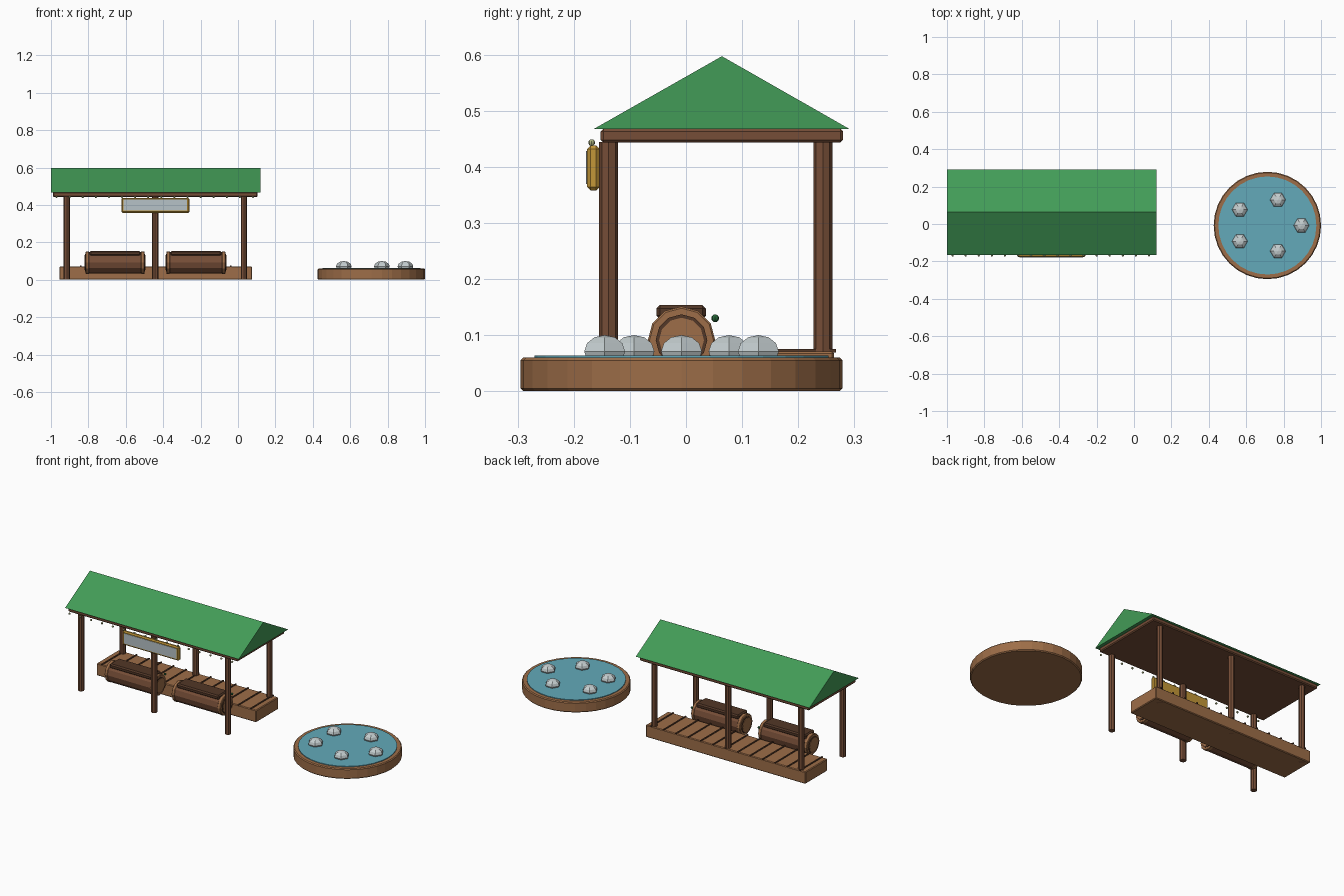
import bpy, math
from mathutils import Matrix

if "Cube" in bpy.data.objects:
    bpy.data.objects.remove(bpy.data.objects["Cube"])


def material(name, rgb):
    m = bpy.data.materials.new(name)
    m.diffuse_color = (*rgb, 1)
    m.use_nodes = True
    m.node_tree.nodes["Principled BSDF"].inputs["Base Color"].default_value = m.diffuse_color
    return m


GREEN = material("roof green", (0.055, 0.33, 0.095))
LIGHT = material("light wood", (0.34, 0.155, 0.065))
BROWN = material("brown wood", (0.18, 0.075, 0.038))
DARK = material("dark wood", (0.085, 0.038, 0.02))
WATER = material("water blue", (0.125, 0.40, 0.49))
STONE = material("stone grey", (0.55, 0.61, 0.62))
GOLD = material("sign gold", (0.55, 0.31, 0.04))
PANEL = material("sign panel", (0.47, 0.54, 0.57))
BULB = material("bulb cream", (0.42, 0.46, 0.22))
KNOB = material("knob green", (0.02, 0.13, 0.04))


def finish(name, mat, bevel=0):
    o = bpy.context.object
    o.name = name
    o.data.materials.append(mat)
    if bevel:
        b = o.modifiers.new("edge", 'BEVEL')
        b.width = bevel
        b.segments = 1
        b.limit_method = 'ANGLE'
        b.angle_limit = math.radians(50)
    return o


def box(name, mat, x, y, z, bevel=0):
    """Box from (min, max) ranges."""
    bpy.ops.mesh.primitive_cube_add(size=1)
    o = finish(name, mat, bevel)
    size = [r[1] - r[0] for r in (x, y, z)]
    mid = [(r[1] + r[0]) / 2 for r in (x, y, z)]
    o.data.transform(Matrix.Translation(mid) @ Matrix.Diagonal((*size, 1)))
    return o


def cylinder(name, mat, centre, r, length, sides, axis='Z', bevel=0):
    rot = (0, math.pi / 2, 0) if axis == 'X' else (0, 0, 0)
    bpy.ops.mesh.primitive_cylinder_add(vertices=sides, radius=r, depth=length,
                                        location=centre, rotation=rot)
    return finish(name, mat, bevel)


def ball(name, mat, centre, scale, segs, rings, turn=0):
    bpy.ops.mesh.primitive_uv_sphere_add(segments=segs, ring_count=rings, radius=1,
                                         location=centre, rotation=(0, 0, turn))
    o = finish(name, mat)
    o.scale = scale
    return o


# Gable roof
section = [(-0.165, 0.467), (0.292, 0.467), (0.064, 0.597)]
mesh = bpy.data.meshes.new("roof")
mesh.from_pydata([(x, y, z) for x in (-1.0, 0.12) for y, z in section], [],
                 [(0, 2, 1), (3, 4, 5), (0, 1, 4, 3), (1, 2, 5, 4), (2, 0, 3, 5)])
mesh.materials.append(GREEN)
bpy.context.collection.objects.link(bpy.data.objects.new("roof", mesh))

# Ceiling slab and posts
box("ceiling", BROWN, (-0.99, 0.105), (-0.152, 0.28), (0.443, 0.468), 0.005)
for x in (-0.915, -0.443, 0.032):
    cylinder("front_post", BROWN, (x, -0.138, 0.222), 0.017, 0.444, 8)
    cylinder("back_post", BROWN, (x, 0.244, 0.222), 0.017, 0.444, 8)

# Deck with dark seams
box("deck", LIGHT, (-0.955, 0.075), (0.06, 0.264), (0, 0.071), 0.004)
for i in range(13):
    x = -0.92 + i * 0.08
    box("deck_seam", DARK, (x - 0.004, x + 0.004), (0.058, 0.267), (0.069, 0.075))

# Barrels lying along x
for cx in (-0.657, -0.225):
    cy, cz = -0.008, 0.091
    cylinder("barrel_body", BROWN, (cx, cy, cz), 0.058, 0.30, 12, 'X')
    for s in (-1, 1):
        cylinder("barrel_cap", LIGHT, (cx + s * 0.148, cy, cz), 0.06, 0.02, 12, 'X', 0.003)
        cylinder("barrel_ring", DARK, (cx + s * 0.158, cy, cz), 0.046, 0.006, 12, 'X')
        cylinder("barrel_end", LIGHT, (cx + s * 0.160, cy, cz), 0.040, 0.006, 12, 'X')
    box("barrel_lid", DARK, (cx - 0.137, cx + 0.137), (-0.053, 0.036), (0.128, 0.154), 0.007)
    ball("barrel_knob", KNOB, (cx + 0.15, 0.052, 0.13), (0.007,) * 3, 8, 6)

# Hanging sign
box("sign_frame", GOLD, (-0.624, -0.26), (-0.176, -0.154), (0.358, 0.438), 0.006)
box("sign_panel", PANEL, (-0.612, -0.272), (-0.178, -0.172), (0.369, 0.428))

# String of bulbs along the front eave
for i in range(16):
    ball("bulb", BULB, (-0.97 + i * 0.07, -0.168, 0.443), (0.006,) * 3, 8, 6)

# Round pond with a ring of stones
px, py = 0.713, -0.008
cylinder("pond_tub", LIGHT, (px, py, 0.03), 0.287, 0.06, 32, bevel=0.005)
cylinder("pond_water", WATER, (px, py, 0.059), 0.262, 0.01, 32)
for i in range(5):
    a = i * math.tau / 5
    ball("pond_stone", STONE, (px + 0.182 * math.cos(a), py + 0.144 * math.sin(a), 0.071),
         (0.042, 0.042, 0.029), 6, 6, math.pi / 2)
